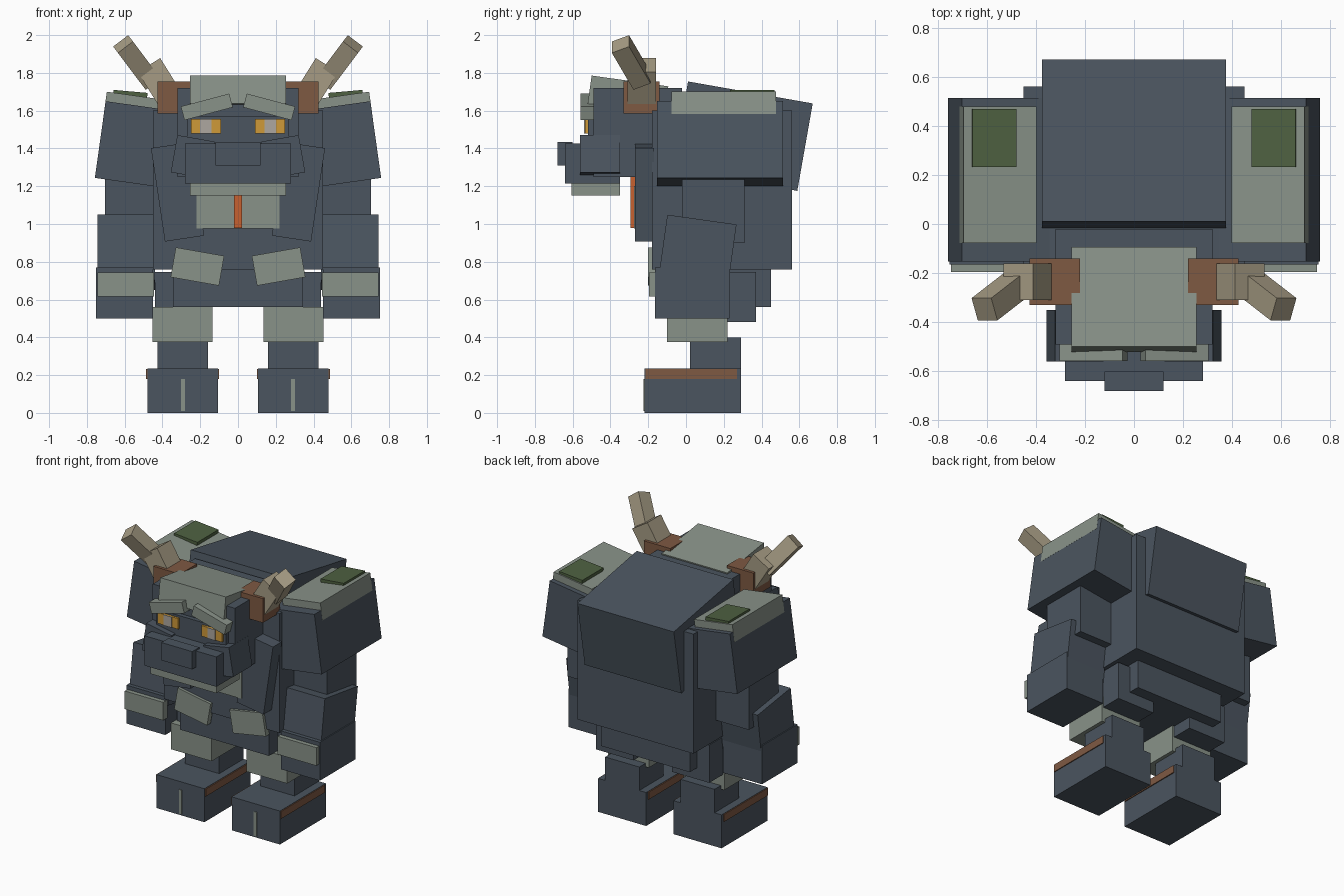
import bpy
import bmesh
from math import radians
from mathutils import Euler, Matrix, Vector

default_cube = bpy.data.objects.get("Cube")
if default_cube:
    bpy.data.objects.remove(default_cube, do_unlink=True)


def make_material(name, red, green, blue):
    material = bpy.data.materials.new(name)
    material.use_nodes = True
    colour = (red, green, blue, 1)
    material.diffuse_color = colour
    shader = material.node_tree.nodes["Principled BSDF"]
    shader.inputs["Base Color"].default_value = colour
    shader.inputs["Roughness"].default_value = .9
    return material


slate = make_material("slate_blue", .07, .09, .115)
sage = make_material("sage_grey", .25, .29, .25)
rust = make_material("rust_brown", .21, .1, .055)
bone = make_material("horn_beige", .38, .33, .23)
moss = make_material("moss_green", .077, .12, .053)
orange = make_material("bright_orange", .57, .12, .03)
amber = make_material("eye_amber", .62, .32, .04)
pale = make_material("pupil_grey", .42, .39, .35)


def add_block(name, material, centre, size, rotation):
    """Box with the rotation in degrees baked into its mesh."""
    bm = bmesh.new()
    angles = Euler([radians(angle) for angle in rotation])
    matrix = Matrix.LocRotScale(Vector((0, 0, 0)), angles, Vector(size))
    bmesh.ops.create_cube(bm, size=1, matrix=matrix)
    mesh = bpy.data.meshes.new(name)
    bm.to_mesh(mesh)
    bm.free()
    mesh.materials.append(material)
    block = bpy.data.objects.new(name, mesh)
    block.location = centre
    bpy.context.collection.objects.link(block)


def tilted(name, material, at, size, rotation, pair=True):
    """Rotated box; a pair is mirrored to the model's right side."""
    if not pair:
        add_block(name, material, at, size, rotation)
        return
    x, y, z = at
    pitch, roll, yaw = rotation
    add_block("left_" + name, material, at, size, rotation)
    add_block("right_" + name, material, (-x, y, z), size, (pitch, -roll, -yaw))


def span(name, material, x, y, z):
    """Upright box from extents; a single x is a half width on the centre line."""
    pair = isinstance(x, tuple)
    limits = (x if pair else (-x, x), y, z)
    centre = [(low + high) / 2 for low, high in limits]
    size = [high - low for low, high in limits]
    tilted(name, material, centre, size, (0, 0, 0), pair)


# Body
span("torso", slate, x=.45, y=(-.18, .56), z=(.76, 1.6))
span("pelvis", slate, x=.345, y=(-.15, .45), z=(.56, .77))
tilted("back_hump", slate, at=(0, .3, 1.465), size=(.75, .67, .47), rotation=(-10, 0, 0), pair=False)
tilted("chest_lapel", slate, at=(.32, -.22, 1.17), size=(.21, .1, .5), rotation=(0, 8.5, 0))
span("chest_plate", sage, x=.22, y=(-.275, -.17), z=(.975, 1.2))
span("chest_stripe", orange, x=.02, y=(-.295, -.2), z=(.98, 1.26))
tilted("belly_plate", sage, at=(.215, -.18, .775), size=(.26, .04, .16), rotation=(0, -10, 0))

# Head
span("head", slate, x=.32, y=(-.49, -.02), z=(1.25, 1.72))
span("face", slate, x=.27, y=(-.52, -.45), z=(1.4, 1.57))
tilted("head_cap", sage, at=(0, -.307, 1.683), size=(.51, .41, .15), rotation=(-8, 0, 0), pair=False)
tilted("cheek", slate, at=(.24, -.455, 1.355), size=(.2, .21, .2), rotation=(0, -10, 0))
span("snout", slate, x=.28, y=(-.64, -.35), z=(1.215, 1.425))
span("nose", slate, x=.12, y=(-.68, -.6), z=(1.31, 1.435))
span("chin", sage, x=.255, y=(-.605, -.35), z=(1.15, 1.22))
tilted("brow", sage, at=(.165, -.52, 1.62), size=(.265, .075, .075), rotation=(0, 15, 0))
span("eye", amber, x=(.09, .25), y=(-.535, -.5), z=(1.48, 1.555))
span("pupil", pale, x=(.14, .2), y=(-.54, -.532), z=(1.48, 1.555))

# Horns
span("horn_socket", rust, x=(.22, .425), y=(-.33, -.14), z=(1.585, 1.755))
tilted("horn_base", bone, at=(.405, -.235, 1.735), size=(.14, .15, .25), rotation=(0, 32, 0))
tilted("horn_tip", bone, at=(.535, -.29, 1.855), size=(.1, .1, .27), rotation=(25, 37, 0))

# Arms
tilted("shoulder", slate, at=(.551, .18, 1.422), size=(.36, .665, .41), rotation=(0, -8, 0))
tilted("shoulder_plate", sage, at=(.554, .2, 1.62), size=(.3, .555, .12), rotation=(0, -8, 0))
tilted("shoulder_moss", moss, at=(.57, .35, 1.687), size=(.18, .235, .03), rotation=(0, -5, 0))
span("upper_arm", slate, x=(.44, .705), y=(-.02, .31), z=(.9, 1.26))
tilted("forearm", slate, at=(.592, .06, .85), size=(.305, .37, .35), rotation=(-8, 0, 0))
span("hand", slate, x=(.45, .752), y=(-.165, .23), z=(.5, .77))
span("knuckle_plate", sage, x=(.445, .745), y=(-.195, -.15), z=(.615, .742))

# Legs and feet
span("thigh", slate, x=(.15, .44), y=(-.05, .37), z=(.48, .745))
span("knee_guard", sage, x=(.135, .452), y=(-.1, .22), z=(.375, .56))
span("shin", slate, x=(.16, .425), y=(.02, .29), z=(.2, .4))
span("foot", slate, x=(.107, .48), y=(-.22, .29), z=(0, .235))
span("foot_band", rust, x=(.1, .486), y=(-.215, .27), z=(.18, .232))
span("toe_line", sage, x=(.28, .303), y=(-.225, -.217), z=(.01, .18))
